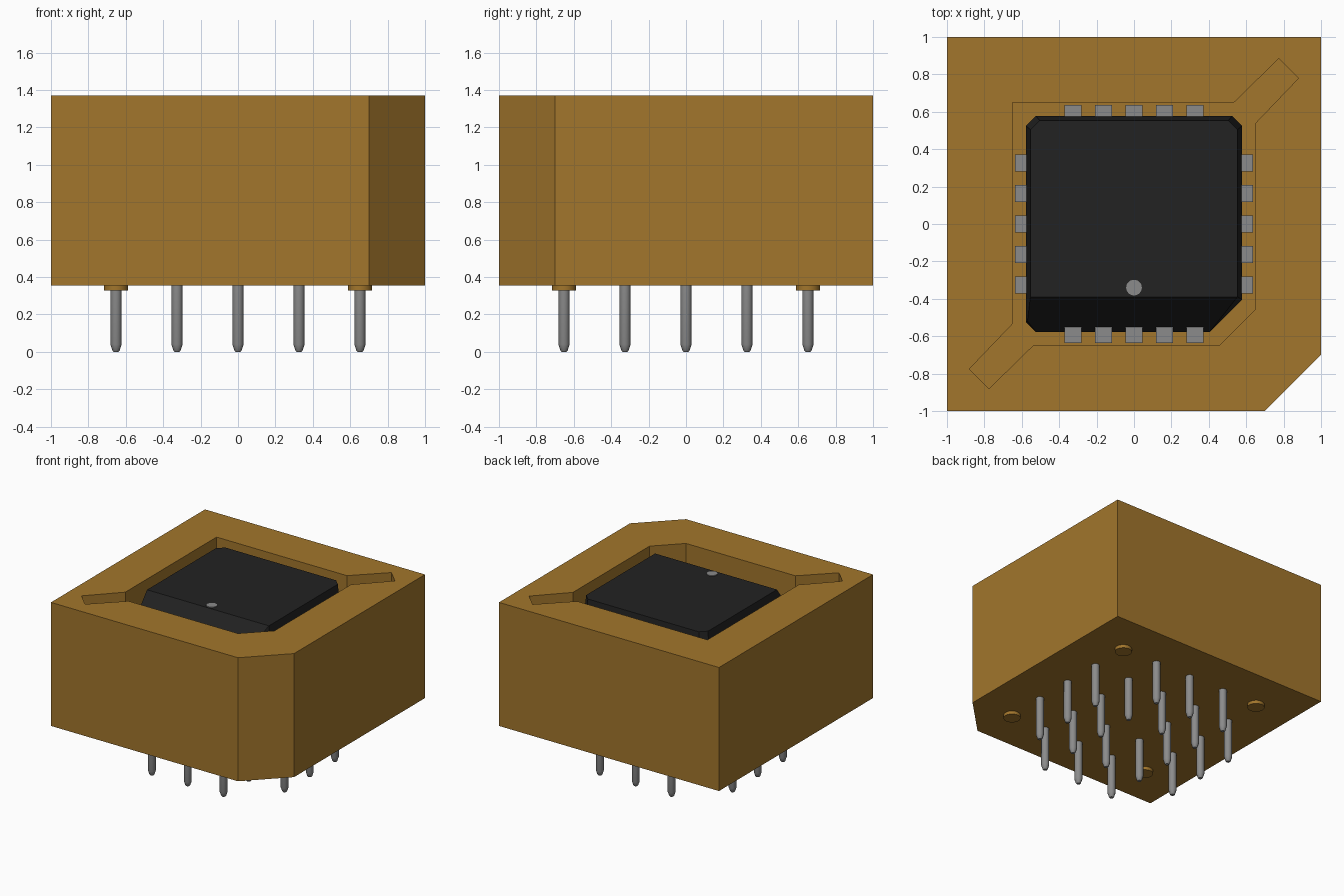
import bpy, bmesh, math
from mathutils import Matrix, Vector

cube = bpy.data.objects.get("Cube")
if cube:
    bpy.data.objects.remove(cube, do_unlink=True)


def material(name, rgb):
    m = bpy.data.materials.new(name)
    m.use_nodes = True
    m.diffuse_color = (*rgb, 1)
    bsdf = next(n for n in m.node_tree.nodes if n.type == 'BSDF_PRINCIPLED')
    bsdf.inputs["Base Color"].default_value = (*rgb, 1)
    return m


BROWN = material("brown plastic", (0.36, 0.18, 0.025))
BLACK = material("black epoxy", (0.016, 0.016, 0.016))
GREY = material("grey metal", (0.26, 0.26, 0.26))


def add(name, bm, mat):
    bmesh.ops.recalc_face_normals(bm, faces=bm.faces)
    mesh = bpy.data.meshes.new(name)
    bm.to_mesh(mesh)
    bm.free()
    mesh.materials.append(mat)
    ob = bpy.data.objects.new(name, mesh)
    bpy.context.collection.objects.link(ob)
    return ob


def loft(rings):
    """Closed solid through matching rings of points."""
    bm = bmesh.new()
    loops = [[bm.verts.new(p) for p in ring] for ring in rings]
    n = len(loops[0])
    for a, b in zip(loops, loops[1:]):
        for i in range(n):
            j = (i + 1) % n
            bm.faces.new((a[i], a[j], b[j], b[i]))
    bm.faces.new(loops[0][::-1])
    bm.faces.new(loops[-1])
    return bm


def layer(outline, z, scale=1.0):
    return [(x * scale, y * scale, z) for x, y in outline]


def circle(r, sides):
    return [(r * math.cos(t * math.tau / sides), r * math.sin(t * math.tau / sides))
            for t in range(sides)]


def smooth(ob):
    bpy.ops.object.select_all(action='DESELECT')
    ob.select_set(True)
    bpy.context.view_layer.objects.active = ob
    bpy.ops.object.shade_smooth_by_angle(angle=math.radians(35))


BASE, TOP, FLOOR = 0.355, 1.37, 0.81
PITCH = 0.326

# Housing block with one cut corner
block = [(-1, 1), (-1, -1), (0.7, -1), (1, -0.7), (1, 1)]
housing = add("housing", loft([layer(block, BASE), layer(block, TOP)]), BROWN)

# Recess for the chip, with two diagonal extraction slots
recess = [(-0.65, 0.65), (-0.65, -0.535), (-0.88, -0.775), (-0.775, -0.88),
          (-0.54, -0.65), (0.455, -0.65), (0.65, -0.455), (0.65, 0.54),
          (0.88, 0.78), (0.775, 0.885), (0.535, 0.65)]
cutter = add("recess_cutter", loft([layer(recess, FLOOR), layer(recess, TOP + 0.2)]), BROWN)
cutter.hide_render = True
cut = housing.modifiers.new("recess", 'BOOLEAN')
cut.operation = 'DIFFERENCE'
cut.solver = 'EXACT'
cut.object = cutter
bpy.ops.object.select_all(action='DESELECT')
housing.select_set(True)
bpy.context.view_layer.objects.active = housing
bpy.ops.object.modifier_apply(modifier=cut.name)
bpy.data.objects.remove(cutter, do_unlink=True)

# Chip body: tapered both ways from the lead line, sloped along the front
chip = [(-0.525, 0.577), (-0.577, 0.525), (-0.577, -0.525), (-0.525, -0.577),
        (0.405, -0.577), (0.577, -0.405), (0.577, 0.525), (0.525, 0.577)]
CHIP_TOP = 1.36
bm = loft([layer(chip, 0.86, 0.96), layer(chip, 1.08), layer(chip, CHIP_TOP, 0.96)])
cut_plane = bmesh.ops.bisect_plane(
    bm, geom=bm.verts[:] + bm.edges[:] + bm.faces[:],
    plane_co=Vector((0, -0.39, CHIP_TOP)), plane_no=Vector((0, -0.27, 0.18)).normalized(),
    clear_outer=True)
bmesh.ops.holes_fill(bm, edges=[e for e in bm.edges if e.is_boundary], sides=0)
add("chip_body", bm, BLACK)

# Round mark beside the first lead
dot = circle(0.042, 24)
bm = loft([layer(dot, CHIP_TOP - 0.002), layer(dot, CHIP_TOP + 0.006)])
bmesh.ops.translate(bm, verts=bm.verts, vec=(0, -0.34, 0))
add("index_dot", bm, GREY)

# J-shaped chip leads, five on each side
lead = [(0.54, 1.12), (0.635, 1.12), (0.635, 0.86), (0.60, FLOOR), (0.52, FLOOR),
        (0.52, 0.85), (0.58, 0.85), (0.60, 0.87), (0.60, 1.08), (0.54, 1.08)]
lead_bm = loft([[(r, w, z) for r, z in lead] for w in (-0.046, 0.046)])
lead_mesh = None
for side in range(4):
    for k in range(-2, 3):
        if lead_mesh is None:
            ob = add("chip_lead", lead_bm, GREY)
            lead_mesh = ob.data
        else:
            ob = bpy.data.objects.new("chip_lead", lead_mesh)
            bpy.context.collection.objects.link(ob)
        ob.matrix_world = (Matrix.Rotation(side * math.pi / 2, 4, 'Z')
                           @ Matrix.Translation((0, k * PITCH / 2, 0)))

# Underside grid: standoffs at the corners, pins elsewhere, centre left empty
pin = loft([layer(circle(r, 16), z) for r, z in
            ((0.014, 0.0), (0.019, 0.006), (0.03, 0.04), (0.03, BASE + 0.01))])
boss = loft([layer(circle(0.064, 24), z) for z in (0.328, BASE + 0.01)])
pin_ob = add("pin", pin, GREY)
boss_ob = add("standoff", boss, BROWN)
for ob in (pin_ob, boss_ob):
    smooth(ob)
for i in range(-2, 3):
    for j in range(-2, 3):
        if i == j == 0:
            continue
        source = boss_ob if abs(i) == abs(j) == 2 else pin_ob
        ob = bpy.data.objects.new(source.name, source.data)
        bpy.context.collection.objects.link(ob)
        ob.location = (i * PITCH, j * PITCH, 0)
for ob in (pin_ob, boss_ob):
    bpy.data.objects.remove(ob, do_unlink=True)
